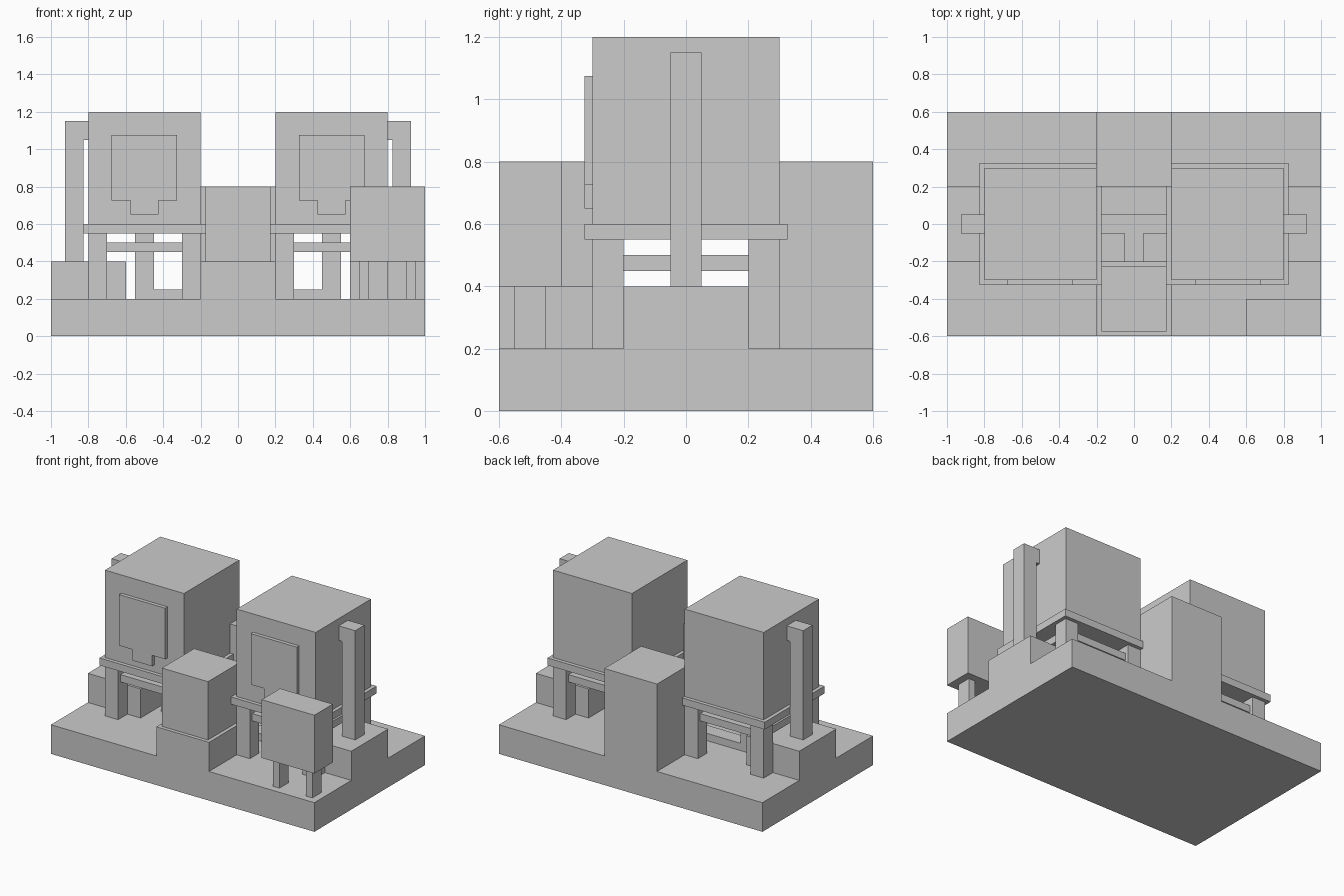
import bpy, bmesh

if "Cube" in bpy.data.objects:
    bpy.data.objects.remove(bpy.data.objects["Cube"])


def finish(name, bm, mirror):
    bmesh.ops.recalc_face_normals(bm, faces=bm.faces[:])
    mesh = bpy.data.meshes.new(name)
    bm.to_mesh(mesh)
    bm.free()
    obj = bpy.data.objects.new(name, mesh)
    bpy.context.collection.objects.link(obj)
    if mirror:
        obj.modifiers.new("Mirror", 'MIRROR').use_mirror_merge = False
    return obj


def box(name, x, y, z, mirror=False):
    """Box from (min, max) ranges, optionally mirrored across x = 0."""
    bm = bmesh.new()
    bmesh.ops.create_cube(bm, size=1)
    for v in bm.verts:
        v.co = [r[0] if c < 0 else r[1] for c, r in zip(v.co, (x, y, z))]
    return finish(name, bm, mirror)


def prism(name, profile, y, mirror=False):
    """An (x, z) outline extruded along y."""
    bm = bmesh.new()
    face = bm.faces.new([bm.verts.new((px, y[0], pz)) for px, pz in profile])
    ext = bmesh.ops.extrude_face_region(bm, geom=[face])
    verts = [g for g in ext["geom"] if isinstance(g, bmesh.types.BMVert)]
    bmesh.ops.translate(bm, verts=verts, vec=(0, y[1] - y[0], 0))
    return finish(name, bm, mirror)


# Stepped base
box("base", (-1, 1), (-0.6, 0.6), (0, 0.2))
box("side_step", (0.6, 1), (-0.2, 0.2), (0.2, 0.4), True)
box("rear_tower", (-0.2, 0.2), (0.2, 0.6), (0.2, 0.8))
box("front_plinth", (-0.2, 0.2), (-0.6, -0.2), (0.2, 0.4))
box("front_cabinet", (-0.175, 0.175), (-0.575, -0.225), (0.4, 0.8))

# Twin tanks on platforms
box("tank", (0.2, 0.8), (-0.3, 0.3), (0.6, 1.2), True)
box("platform", (0.175, 0.825), (-0.325, 0.325), (0.55, 0.6), True)
prism("tank_panel", [(0.325, 1.075), (0.325, 0.725), (0.425, 0.725), (0.425, 0.65),
                     (0.575, 0.65), (0.575, 0.725), (0.675, 0.725), (0.675, 1.075)],
      (-0.325, -0.3), True)

# Platform legs and braces
for side, y in (("front", -0.25), ("back", 0.25)):
    for end, x in (("inner", 0.25), ("outer", 0.75)):
        box(f"{side}_{end}_leg", (x - 0.05, x + 0.05), (y - 0.05, y + 0.05),
            (0.2, 0.55), True)
    box(f"{side}_brace", (0.3, 0.7), (y - 0.025, y + 0.025), (0.45, 0.5), True)
for end, x in (("inner", 0.25), ("outer", 0.75)):
    box(f"{end}_brace", (x - 0.025, x + 0.025), (-0.2, 0.2), (0.45, 0.5), True)

# Side pipes hooking into the tanks
prism("side_pipe", [(0.825, 0.4), (0.925, 0.4), (0.925, 1.15), (0.8, 1.15),
                    (0.8, 1.05), (0.825, 1.05)], (-0.05, 0.05), True)

# Floor pipe joining both tank outlets to the front plinth
prism("floor_pipe", [(-0.55, 0.2), (0.55, 0.2), (0.55, 0.55), (0.45, 0.55),
                     (0.45, 0.25), (-0.45, 0.25), (-0.45, 0.55), (-0.55, 0.55)],
      (-0.05, 0.05))
box("floor_pipe_branch", (-0.05, 0.05), (-0.2, -0.05), (0.2, 0.25))

# Control box on two legs
box("control_box", (0.6, 1), (-0.6, -0.4), (0.4, 0.8))
for end, x in (("left", 0.65), ("right", 0.9)):
    box(f"control_box_{end}_leg", (x, x + 0.05), (-0.55, -0.45), (0.2, 0.4))
